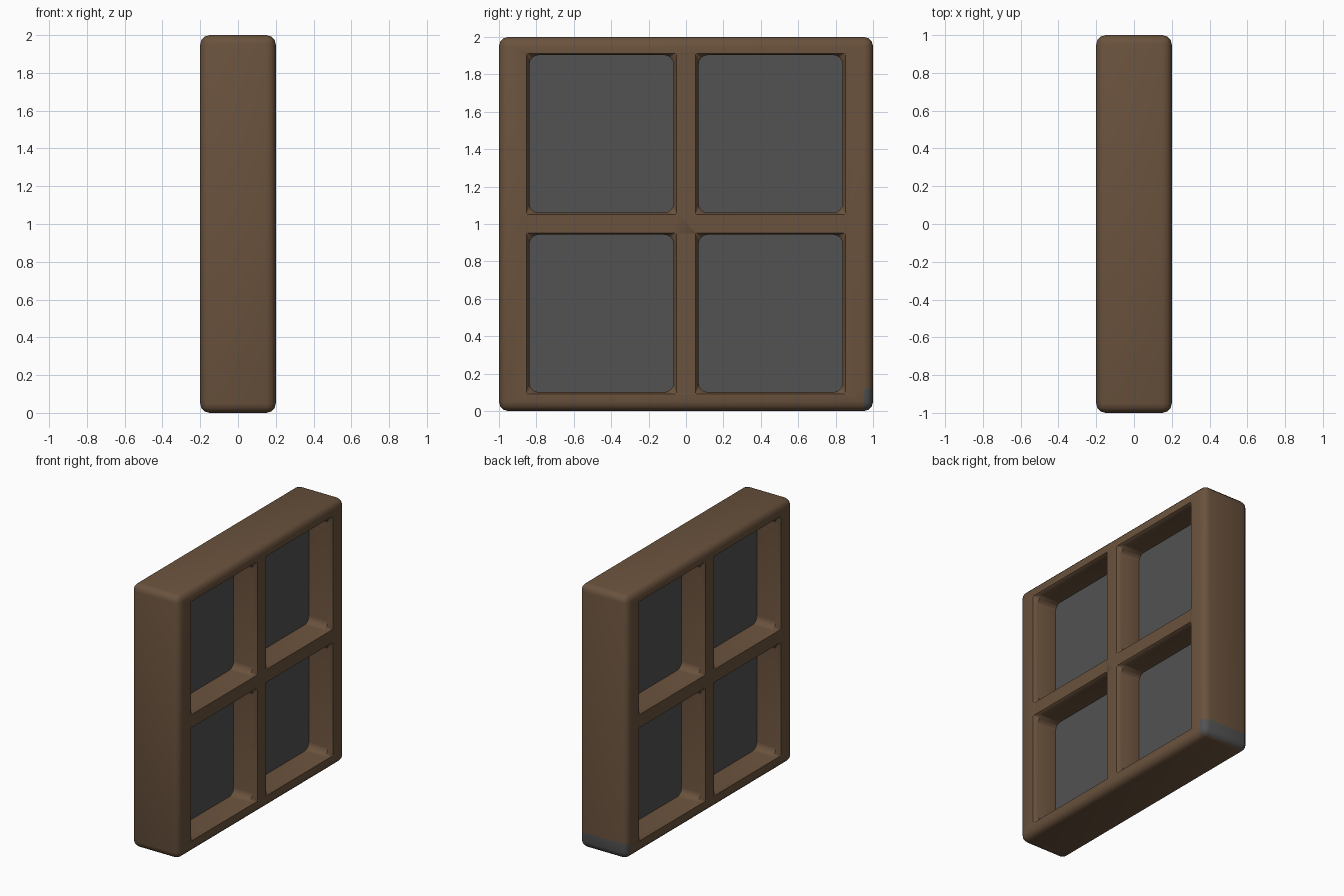
import bpy, bmesh, math
from mathutils import Vector

if "Cube" in bpy.data.objects:
    bpy.data.objects.remove(bpy.data.objects["Cube"], do_unlink=True)


def make_material(name, colour):
    mat = bpy.data.materials.new(name)
    mat.use_nodes = True
    mat.diffuse_color = colour
    mat.node_tree.nodes["Principled BSDF"].inputs["Base Color"].default_value = colour
    return mat


wood = make_material("brown wood", (0.145, 0.085, 0.047, 1))
grey = make_material("grey glass", (0.085, 0.085, 0.085, 1))


def make_object(name, bm, materials):
    bmesh.ops.recalc_face_normals(bm, faces=bm.faces)
    mesh = bpy.data.meshes.new(name)
    bm.to_mesh(mesh)
    bm.free()
    for mat in materials:
        mesh.materials.append(mat)
    obj = bpy.data.objects.new(name, mesh)
    bpy.context.collection.objects.link(obj)
    return obj


def rounded_loop(bm, x, centre, half_y, half_z, radius, steps=4):
    """Ring of vertices around a rounded rectangle facing along x."""
    ring = []
    for corner, (sy, sz) in enumerate([(1, 1), (-1, 1), (-1, -1), (1, -1)]):
        for i in range(steps + 1):
            a = math.pi / 2 * (corner + i / steps)
            y = centre[0] + sy * (half_y - radius) + radius * math.cos(a)
            z = centre[1] + sz * (half_z - radius) + radius * math.sin(a)
            ring.append(bm.verts.new((x, y, z)))
    return ring


def loft(bm, rings):
    for a, b in zip(rings, rings[1:]):
        for i in range(len(a)):
            j = (i + 1) % len(a)
            bm.faces.new((a[i], a[j], b[j], b[i]))
    bm.faces.new(rings[0])
    bm.faces.new(rings[-1])


# Four openings in a two by two grid
HALF_Y, HALF_Z = 0.385, 0.421
centres = [(y, z) for y in (-0.452, 0.452) for z in (0.522, 1.482)]

# Frame block with rounded edges
bm = bmesh.new()
bmesh.ops.create_cube(bm, size=2)
for v in bm.verts:
    v.co = Vector((v.co.x * 0.2, v.co.y, v.co.z + 1))
bmesh.ops.bevel(bm, geom=bm.edges[:], offset=0.05, segments=3,
                profile=0.5, affect='EDGES')

# Grey strip along the bottom of the back edge
side = [f for f in bm.faces if f.calc_center_median().y > 0.955]
edges = {e for f in side for e in f.edges}
verts = {v for f in side for v in f.verts}
bmesh.ops.bisect_plane(bm, geom=side + list(edges) + list(verts),
                       plane_co=(0, 0, 0.12), plane_no=(0, 0, 1))
for f in bm.faces:
    c = f.calc_center_median()
    f.material_index = int(c.y > 0.955 and 0.014 < c.z < 0.12)
frame = make_object("window_frame", bm, [wood, grey])

# Cutter with square flared mouths and rounded inner corners
bm = bmesh.new()
for c in centres:
    rings = []
    for x in (-0.25, -0.201, -0.17, 0.17, 0.201, 0.25):
        if abs(x) > 0.2:
            rings.append(rounded_loop(bm, x, c, HALF_Y + 0.016, HALF_Z + 0.01, 0.004))
        else:
            rings.append(rounded_loop(bm, x, c, HALF_Y, HALF_Z, 0.05))
    loft(bm, rings)
cutter = make_object("opening_cutter", bm, [wood])
cutter.hide_render = True

mod = frame.modifiers.new("openings", 'BOOLEAN')
mod.operation = 'DIFFERENCE'
mod.solver = 'EXACT'
mod.object = cutter
bpy.ops.object.select_all(action='DESELECT')
frame.select_set(True)
bpy.context.view_layer.objects.active = frame
bpy.ops.object.modifier_apply(modifier=mod.name)
bpy.data.objects.remove(cutter, do_unlink=True)
bpy.ops.object.shade_smooth_by_angle(angle=math.radians(40))

# Glass panes set in the middle of the frame depth
names = ["lower_front_pane", "upper_front_pane", "lower_back_pane", "upper_back_pane"]
for name, c in zip(names, centres):
    bm = bmesh.new()
    loft(bm, [rounded_loop(bm, x, c, HALF_Y + 0.005, HALF_Z + 0.005, 0.05)
              for x in (-0.01, 0.01)])
    make_object(name, bm, [grey])
